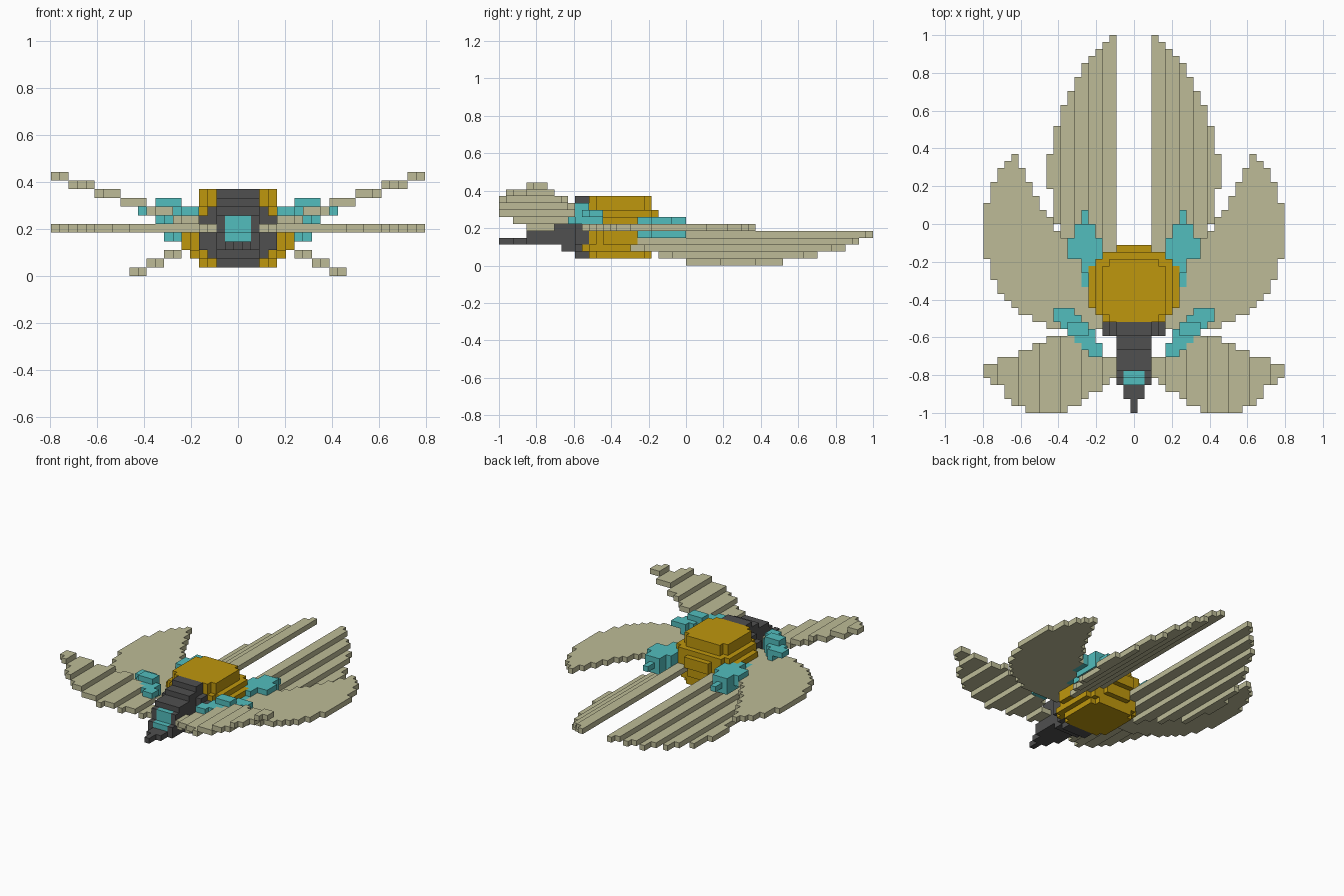
import bpy, bmesh

if "Cube" in bpy.data.objects:
    bpy.data.objects.remove(bpy.data.objects["Cube"], do_unlink=True)

V = 2 / 54          # edge length of one block
cells = {}          # (i, j, k) -> part name; later parts replace earlier ones


def material(name, rgb):
    m = bpy.data.materials.new(name)
    m.use_nodes = True
    m.diffuse_color = (*rgb, 1)
    bsdf = next(n for n in m.node_tree.nodes if n.type == 'BSDF_PRINCIPLED')
    bsdf.inputs["Base Color"].default_value = (*rgb, 1)
    bsdf.inputs["Roughness"].default_value = 0.8
    return m


BEIGE = material("beige", (0.51, 0.50, 0.31))
GOLD = material("gold", (0.52, 0.31, 0.004))
CYAN = material("cyan", (0.085, 0.51, 0.51))
DARK = material("dark grey", (0.08, 0.08, 0.08))


def bar(part, i, j0, j1, k):
    """Row of blocks along y in column i of layer k."""
    for j in range(j0, j1):
        cells[i, j, k] = part


def pair(part, i, j0, j1, k):
    """Mirrored rows on the left and right."""
    bar("left_" + part, i, j0, j1, k)
    bar("right_" + part, -i, j0, j1, k)


def slab(part, half, j0, j1, k):
    for i in range(-half, half + 1):
        bar(part, i, j0, j1, k)


# Tail wings: sloping down outwards, two columns per layer
tail = [(18, 54), (18, 53), (18, 52), (18, 51), (19, 50),
        (21, 48), (23, 46), (25, 44), (27, 41), (32, 37)]
for n, (lo, hi) in enumerate(tail):
    pair("tail_wing", n + 3, lo, hi, 4 - n // 2)

# Side wings: one flat layer, columns 3 to 21
side = [(12, 20), (12, 20), (12, 21), (12, 21), (12, 22), (12, 23), (12, 24),
        (12, 25), (12, 26), (12, 28), (13, 29), (13, 31), (14, 33), (14, 35),
        (15, 37), (16, 36), (17, 35), (19, 33), (22, 30)]
for n, (lo, hi) in enumerate(side):
    pair("side_wing", n + 3, lo, hi, 5)

# Front wings: rising outwards, three columns per layer
front = [(5, 8), (4, 8), (3, 9), (3, 10), (2, 11), (1, 11), (1, 11),
         (0, 11), (0, 11), (0, 11), (0, 10), (0, 10), (0, 9), (1, 9),
         (1, 8), (2, 8), (4, 8), (4, 7), (5, 7)]
for n, (lo, hi) in enumerate(front):
    pair("front_wing", n + 3, lo, hi, 5 + (n + 1) // 3)

# Rear joints: wrapped around the side and tail wing roots
for i, lo, hi in [(5, 20, 25), (6, 19, 27), (7, 18, 29), (8, 22, 27), (9, 22, 25)]:
    pair("rear_joint", i, lo, hi, 5)
    if i < 9:
        pair("rear_joint", i, max(lo, 20), min(hi, 27), 4)
    pair("rear_joint", i, max(lo, 20), min(hi, 27), 6)

# Front joints: diagonal clusters on the front wing roots
for i, lo, hi in [(5, 8, 10), (6, 8, 12), (7, 9, 13), (8, 10, 14),
                  (9, 11, 15), (10, 12, 15), (11, 13, 15)]:
    pair("front_joint", i, lo, hi, 7)
    if i < 10:
        pair("front_joint", i, max(lo, 10), hi, 6)
    if 7 <= i <= 9:
        pair("front_joint", i, 11, 13, 8)

# Body: stacked slabs with stepped corners (layer, half width, front, back)
for k, half, lo, hi in [(1, 4, 13, 22), (2, 5, 12, 22), (3, 6, 12, 23),
                        (4, 6, 12, 23), (5, 6, 12, 24), (6, 6, 12, 24),
                        (7, 5, 13, 23), (8, 4, 13, 22), (9, 4, 13, 22)]:
    for i in range(-half, half + 1):
        cut = {6: 3, 5: 2, 4: 1, 3: 1}.get(abs(i), 0) if half == 6 \
            else max(0, abs(i) - half + 1)
        bar("body", i, lo + cut, hi - cut, k)

# Collar: dark octagon between head and body
for k, half in [(2, 3), (3, 4), (4, 4), (5, 4), (6, 4), (7, 3)]:
    slab("collar", half, 11, 13, k)

# Head: sloping roof, undercut chin
for k, lo in [(1, 11), (2, 9), (3, 4), (4, 4), (5, 5), (6, 5), (7, 6), (8, 9), (9, 11)]:
    slab("head", 2, lo, 13, k)
slab("head", 1, 2, 4, 3)
slab("head", 0, 0, 2, 3)

# Face panel: set into the front of the head above the beak
for k in (4, 5, 6):
    slab("face_panel", 1, 4 if k == 4 else 5, 7, k)

# Mesh each part, keeping only faces that touch air
SIDES = {
    (1, 0, 0): [(1, 0, 0), (1, 1, 0), (1, 1, 1), (1, 0, 1)],
    (-1, 0, 0): [(0, 0, 0), (0, 0, 1), (0, 1, 1), (0, 1, 0)],
    (0, 1, 0): [(0, 1, 0), (0, 1, 1), (1, 1, 1), (1, 1, 0)],
    (0, -1, 0): [(0, 0, 0), (1, 0, 0), (1, 0, 1), (0, 0, 1)],
    (0, 0, 1): [(0, 0, 1), (1, 0, 1), (1, 1, 1), (0, 1, 1)],
    (0, 0, -1): [(0, 0, 0), (0, 1, 0), (1, 1, 0), (1, 0, 0)],
}


def build(part, mat):
    bm = bmesh.new()
    verts = {}

    def vert(c):
        if c not in verts:
            verts[c] = bm.verts.new(((c[0] - 0.5) * V, c[1] * V - 1, c[2] * V))
        return verts[c]

    for (i, j, k), owner in cells.items():
        if owner != part:
            continue
        for (a, b, c), corners in SIDES.items():
            if (i + a, j + b, k + c) not in cells:
                bm.faces.new([vert((i + x, j + y, k + z)) for x, y, z in corners])
    # Merge flat areas into single faces
    bmesh.ops.dissolve_limit(bm, angle_limit=0.01, verts=bm.verts[:], edges=bm.edges[:])
    mesh = bpy.data.meshes.new(part)
    bm.to_mesh(mesh)
    bm.free()
    mesh.materials.append(mat)
    bpy.context.collection.objects.link(bpy.data.objects.new(part, mesh))


for name in sorted(set(cells.values())):
    if "wing" in name:
        build(name, BEIGE)
    elif "joint" in name or name == "face_panel":
        build(name, CYAN)
    else:
        build(name, GOLD if name == "body" else DARK)
